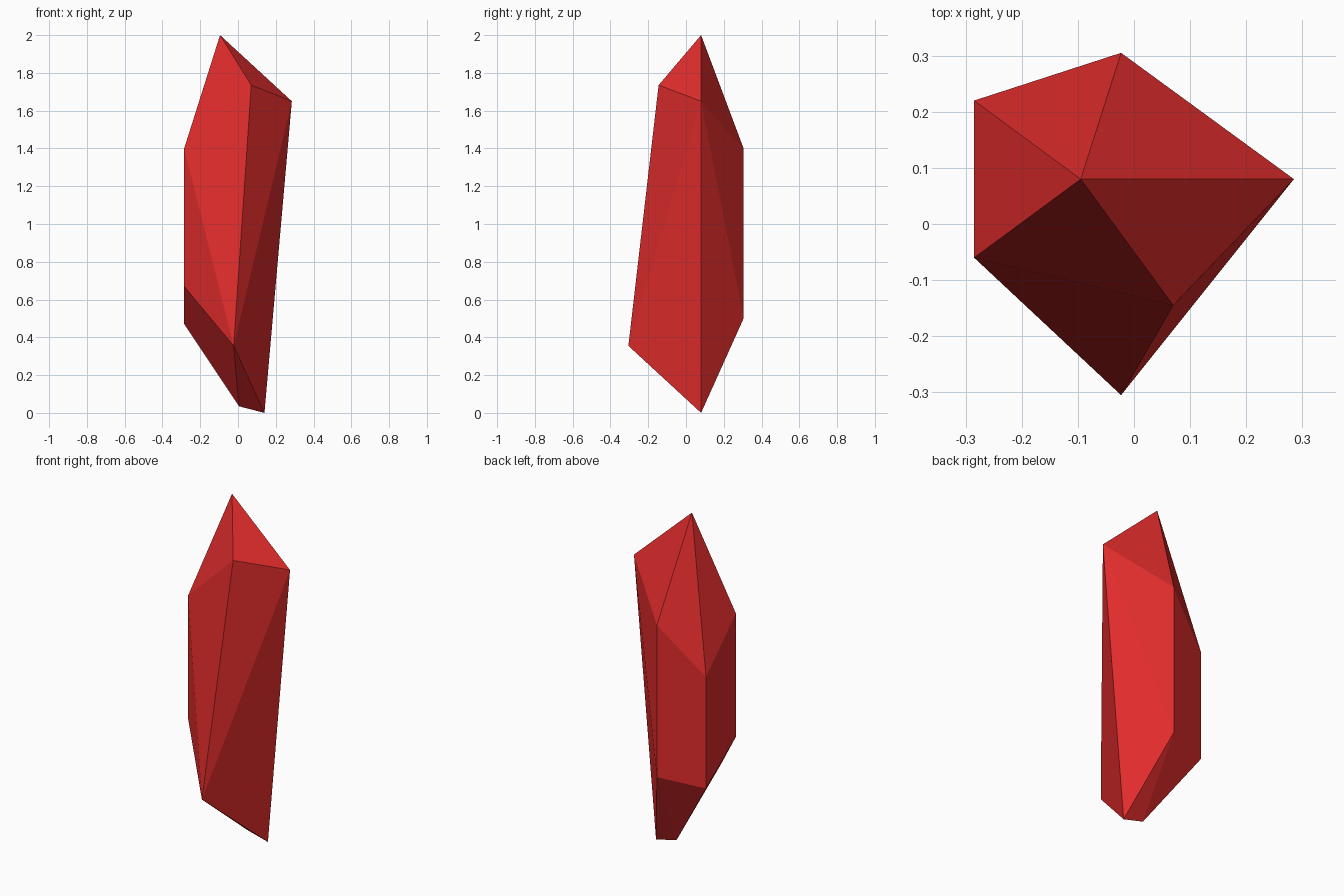
import bpy, bmesh

if "Cube" in bpy.data.objects:
    bpy.data.objects.remove(bpy.data.objects["Cube"])

# Upper and lower rims of the shard, plus its off-centre tip
tip = [(-0.095, 0.08, 2.0)]
upper_rim = [(0.285, 0.08, 1.65), (-0.023, 0.305, 1.40), (-0.285, 0.22, 1.13),
             (-0.285, -0.06, 1.40), (0.07, -0.145, 1.735)]
lower_rim = [(-0.023, 0.305, 0.50), (-0.285, 0.22, 0.47),
             (-0.285, -0.06, 0.67), (-0.023, -0.305, 0.355)]
foot = [(0.14, 0.08, 0.0), (0.005, 0.08, 0.035)]

# Flat facets stretched around the points
bm = bmesh.new()
for p in tip + upper_rim + lower_rim + foot:
    bm.verts.new(p)
bmesh.ops.convex_hull(bm, input=bm.verts[:])
bmesh.ops.recalc_face_normals(bm, faces=bm.faces[:])

mesh = bpy.data.meshes.new("crystal_shard")
bm.to_mesh(mesh)
bm.free()
shard = bpy.data.objects.new("crystal_shard", mesh)
bpy.context.collection.objects.link(shard)

# Red crystal colour
red = bpy.data.materials.new("red_crystal")
red.diffuse_color = (0.75, 0.025, 0.025, 1)
red.use_nodes = True
red.node_tree.nodes["Principled BSDF"].inputs["Base Color"].default_value = red.diffuse_color
mesh.materials.append(red)
